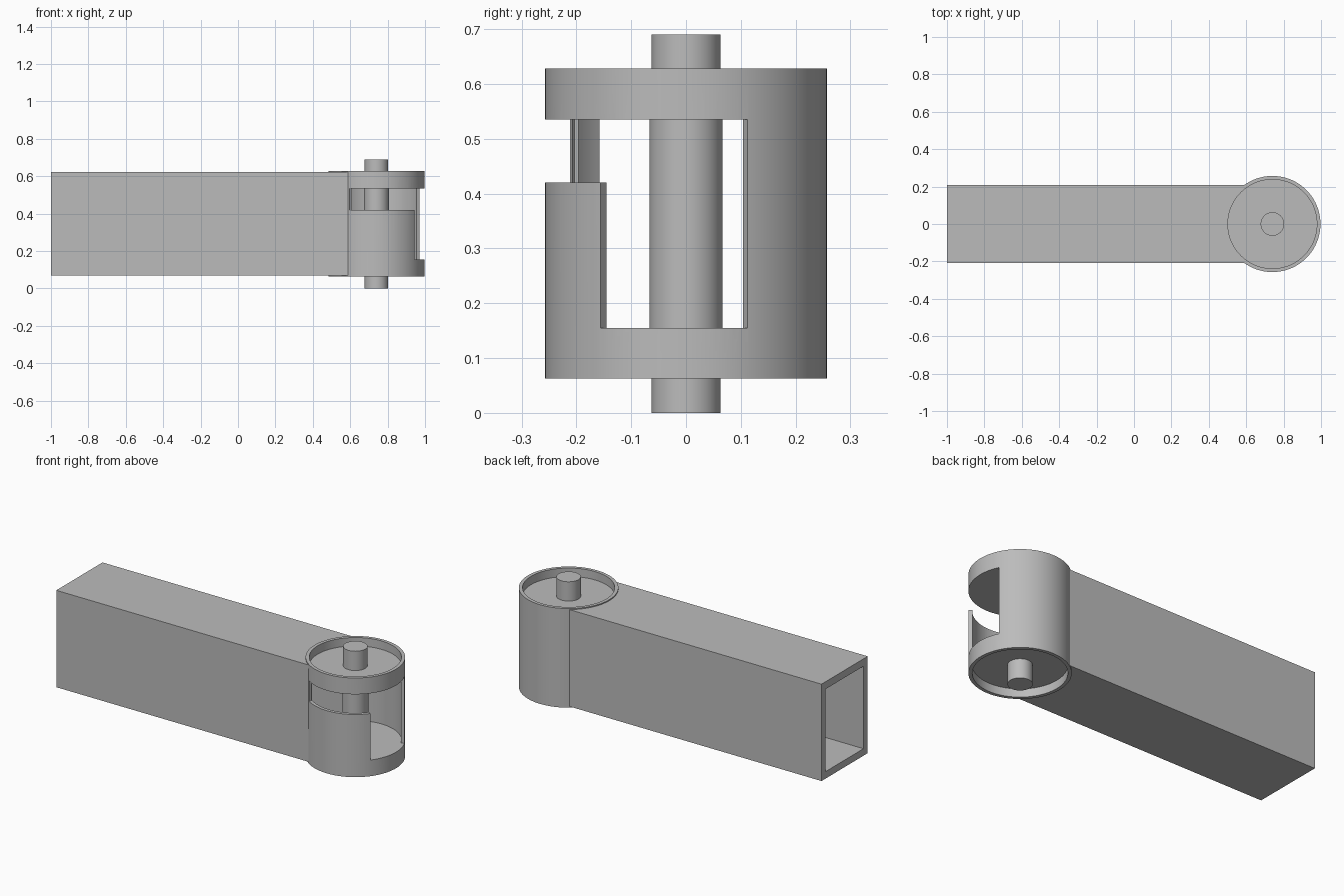
import bpy, bmesh, math

default = bpy.data.objects.get("Cube")
if default:
    bpy.data.objects.remove(default, do_unlink=True)

HINGE_X = 0.74
GREY = (0.5, 0.5, 0.5, 1)
metal = bpy.data.materials.new("plain grey metal")
metal.diffuse_color = GREY
metal.use_nodes = True
metal.node_tree.nodes["Principled BSDF"].inputs["Base Color"].default_value = GREY


def add_object(name, bm):
    bmesh.ops.recalc_face_normals(bm, faces=bm.faces)
    mesh = bpy.data.meshes.new(name)
    bm.to_mesh(mesh)
    bm.free()
    mesh.materials.append(metal)
    obj = bpy.data.objects.new(name, mesh)
    bpy.context.collection.objects.link(obj)
    return obj


def block(name, x0, x1, half_y, z0, z1):
    bm = bmesh.new()
    bmesh.ops.create_cube(bm, size=1)
    for v in bm.verts:
        v.co.x = x0 + (v.co.x + 0.5) * (x1 - x0)
        v.co.y *= 2 * half_y
        v.co.z = z0 + (v.co.z + 0.5) * (z1 - z0)
    return add_object(name, bm)


def disc(name, radius, z0, z1, segments=96):
    bm = bmesh.new()
    bmesh.ops.create_cone(bm, cap_ends=True, segments=segments,
                          radius1=radius, radius2=radius, depth=z1 - z0)
    bmesh.ops.translate(bm, verts=bm.verts, vec=(HINGE_X, 0, (z0 + z1) / 2))
    return add_object(name, bm)


def sector(name, r0, r1, a0, a1, z0, z1):
    """Curved bar, or a closed tube when the angles span a full turn."""
    full = a1 - a0 >= 360
    steps = 96 if full else 32
    bm = bmesh.new()
    columns = []
    for i in range(steps if full else steps + 1):
        a = math.radians(a0 + (a1 - a0) * i / steps)
        columns.append([bm.verts.new((HINGE_X + r * math.cos(a), r * math.sin(a), z))
                        for r, z in ((r0, z0), (r1, z0), (r1, z1), (r0, z1))])
    for i in range(steps):
        p, q = columns[i], columns[(i + 1) % len(columns)]
        for k in range(4):
            n = (k + 1) % 4
            bm.faces.new((p[k], p[n], q[n], q[k]))
    if not full:
        bm.faces.new(columns[0])
        bm.faces.new(columns[-1])
    return add_object(name, bm)


def cut(target, cutters):
    for c in cutters:
        c.hide_render = True
        mod = target.modifiers.new("cut", 'BOOLEAN')
        mod.operation = 'DIFFERENCE'
        mod.solver = 'EXACT'
        mod.object = c
    graph = bpy.context.evaluated_depsgraph_get()
    mesh = bpy.data.meshes.new_from_object(target.evaluated_get(graph))
    target.modifiers.clear()
    target.data = mesh
    for c in cutters:
        bpy.data.objects.remove(c, do_unlink=True)


# Hollow rectangular arm, open at its far end and ending in the hinge wall
arm = block("arm", -1, HINGE_X, 0.208, 0.07, 0.622)
cut(arm, [block("arm_bore", -1.1, 0.9, 0.17, 0.11, 0.58),
          disc("arm_end_cutter", 0.247, -0.1, 0.8)])

# Round hinge housing with a stepped window and an opening into the arm
housing = sector("hinge_housing", 0.238, 0.257, 0, 360, 0.063, 0.628)
cut(housing, [sector("upper_window", 0.2, 0.3, 235.6, 385.9, 0.42, 0.535),
              sector("lower_window", 0.2, 0.3, 322.6, 385.9, 0.155, 0.5),
              sector("arm_opening", 0.2, 0.3, 138.5, 221.5, 0.11, 0.58)])

# Recessed end plates
lower_plate = disc("lower_plate", 0.2385, 0.11, 0.155)
upper_plate = disc("upper_plate", 0.2385, 0.535, 0.58)

# Pin with a slightly thicker middle
pin = disc("hinge_pin", 0.063, 0, 0.69, 48)
sleeve = disc("pin_sleeve", 0.067, 0.15, 0.54, 48)

# Smooth round surfaces, keep hard edges
bpy.ops.object.select_all(action='DESELECT')
for obj in (housing, lower_plate, upper_plate, pin, sleeve, arm):
    obj.select_set(True)
bpy.context.view_layer.objects.active = housing
bpy.ops.object.shade_smooth_by_angle(angle=math.radians(30))
